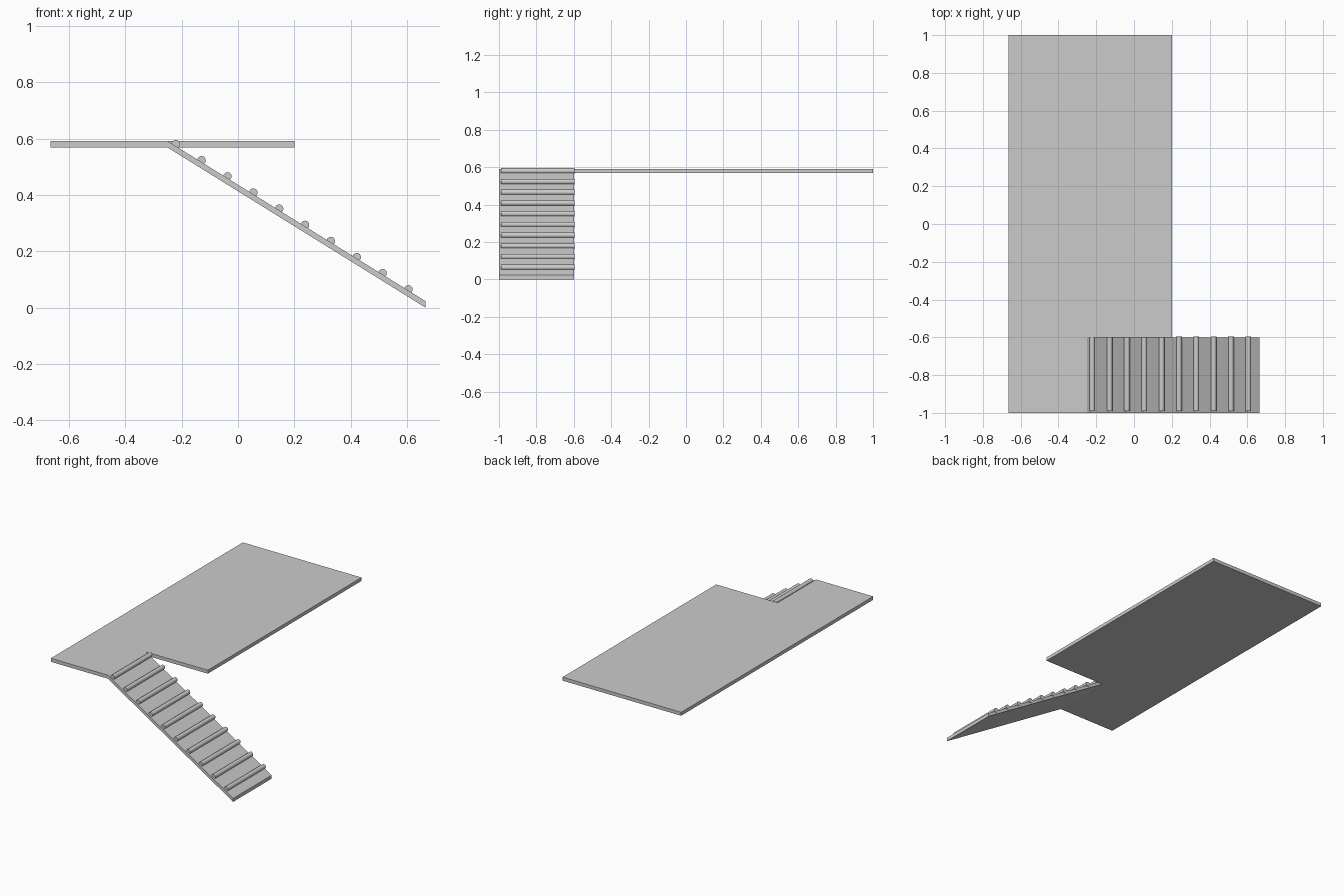
import bpy, bmesh, math

if "Cube" in bpy.data.objects:
    bpy.data.objects.remove(bpy.data.objects["Cube"])

X0, XN, X1 = -0.665, -0.25, 0.2      # platform left, notch edge, platform right
YF, YN, YB = -1.0, -0.6, 1.0         # front, notch depth, back
Z0, Z1 = 0.568, 0.591                # platform underside / top


def prism(name, points, offset):
    """Extrude a closed outline of 3D points along an offset vector."""
    bm = bmesh.new()
    face = bm.faces.new([bm.verts.new(p) for p in points])
    ext = bmesh.ops.extrude_face_region(bm, geom=[face], use_keep_orig=True)
    verts = [v for v in ext["geom"] if isinstance(v, bmesh.types.BMVert)]
    bmesh.ops.translate(bm, verts=verts, vec=offset)
    bmesh.ops.recalc_face_normals(bm, faces=bm.faces)
    mesh = bpy.data.meshes.new(name)
    bm.to_mesh(mesh)
    bm.free()
    obj = bpy.data.objects.new(name, mesh)
    bpy.context.collection.objects.link(obj)
    return obj


# Platform: L-shaped slab with a notch for the ramp
outline = [(X0, YF), (XN, YF), (XN, YN), (X1, YN), (X1, YB), (X0, YB)]
prism("platform", [(x, y, Z0) for x, y in outline], (0, 0, Z1 - Z0))

# Ramp: sloping board with vertical ends
profile = [(XN, Z0), (0.665, 0.0), (0.665, Z1 - Z0), (XN, Z1)]
prism("ramp", [(x, YF, z) for x, z in profile], (0, YN - YF, 0))

# Rungs: round bars half sunk into the ramp
for i in range(10):
    x = -0.221 + 0.0918 * i
    z = 0.580 - 0.0573 * i
    bpy.ops.mesh.primitive_cylinder_add(
        vertices=16, radius=0.015, depth=0.394,
        location=(x, -0.793, z), rotation=(math.pi / 2, 0, 0))
    rung = bpy.context.object
    rung.name = f"rung_{i + 1}"
    bpy.ops.object.shade_smooth_by_angle(angle=math.radians(40))
